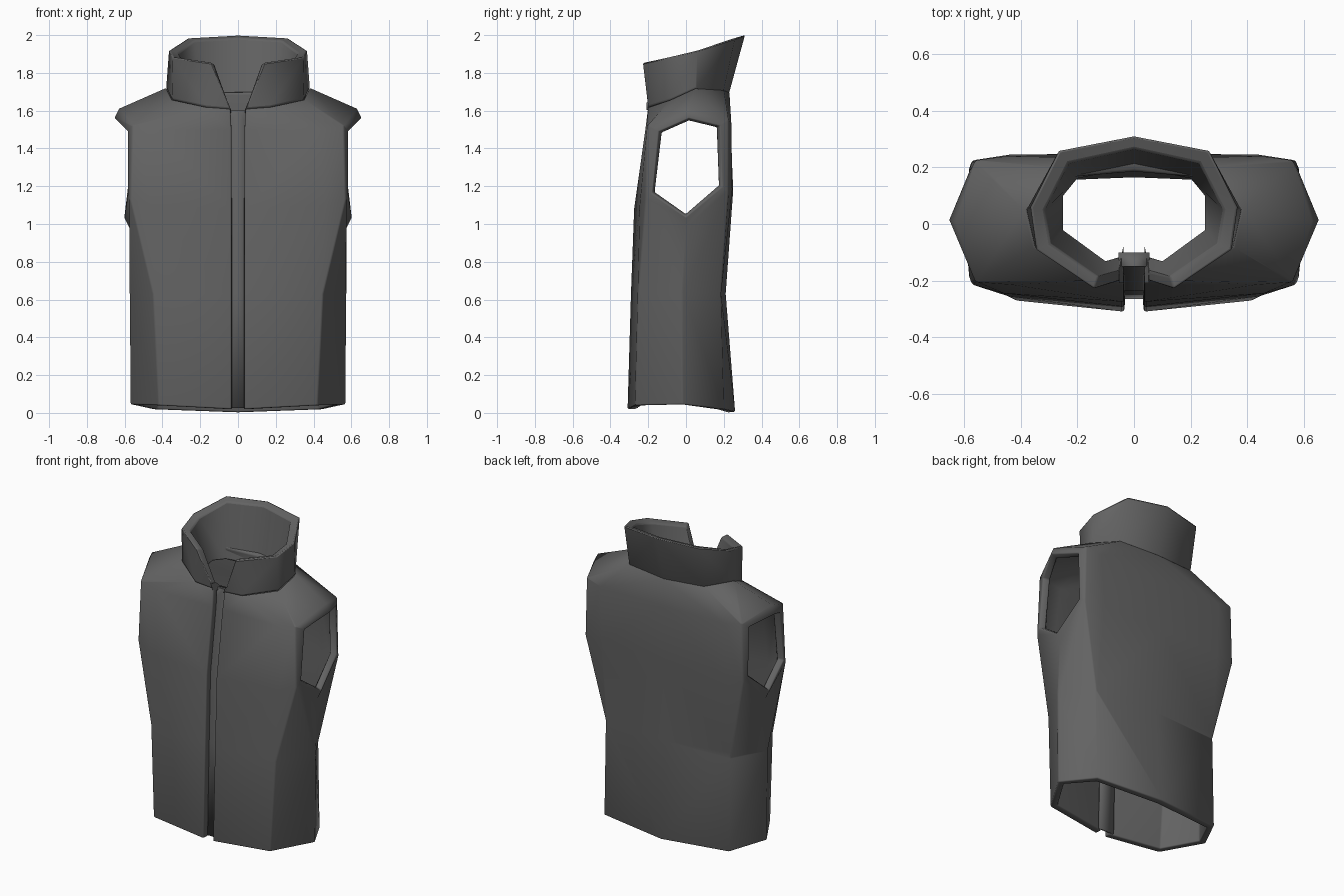
import bpy
import bmesh
import math

cube = bpy.data.objects.get("Cube")
if cube:
    bpy.data.objects.remove(cube, do_unlink=True)

fabric = bpy.data.materials.new("dark_grey_fabric")
fabric.use_nodes = True
GREY = (0.125, 0.125, 0.125, 1)
fabric.diffuse_color = GREY
shader = fabric.node_tree.nodes["Principled BSDF"]
shader.inputs["Base Color"].default_value = GREY
shader.inputs["Roughness"].default_value = 0.8


def strips(lower, upper, closed=False):
    """Quads between two equally long rows of points."""
    count = len(lower)
    last = count if closed else count - 1
    return [(lower[i], lower[(i + 1) % count], upper[(i + 1) % count], upper[i])
            for i in range(last)]


def build(name, faces, thickness=0, bevel=0):
    """Right-hand half from faces given as corner points, mirrored across x."""
    bm = bmesh.new()
    points = {}
    for face in faces:
        for p in face:
            if p not in points:
                points[p] = bm.verts.new(p)
        bm.faces.new([points[p] for p in face])
    mesh = bpy.data.meshes.new(name)
    bm.to_mesh(mesh)
    bm.free()
    mesh.materials.append(fabric)
    obj = bpy.data.objects.new(name, mesh)
    bpy.context.collection.objects.link(obj)
    mirror = obj.modifiers.new("mirror", "MIRROR")
    mirror.use_clip = True
    if thickness:
        shell = obj.modifiers.new("thickness", "SOLIDIFY")
        shell.thickness = thickness
        shell.offset = -1
    if bevel:
        soft = obj.modifiers.new("soft_edges", "BEVEL")
        soft.width = bevel
        soft.segments = 2
        soft.limit_method = "ANGLE"
        soft.angle_limit = math.radians(55)
    for other in bpy.context.selected_objects:
        other.select_set(False)
    obj.select_set(True)
    bpy.context.view_layer.objects.active = obj
    bpy.ops.object.shade_smooth_by_angle(angle=math.radians(60))
    return obj


# Body rows, each running from front opening round the side to centre back
hem = [(.035, -.31, .02), (.42, -.27, .04), (.57, -.02, .045),
       (.45, .2, .02), (0, .26, .005)]
waist = [(.035, -.292, .63), (.45, -.255, .63), (.575, -.02, .63),
         (.45, .185, .63), (0, .21, .63)]
chest = [(.035, -.275, 1.08), (.46, -.245, 1.1), (.44, .245, 1.18), (0, .25, 1.18)]
yoke = [(.035, -.215, 1.5), (.43, -.215, 1.5), (.45, .24, 1.53), (0, .235, 1.52)]
neck = [(.04, -.2, 1.61), (.17, -.2, 1.62), (.35, -.08, 1.66),
        (.38, .05, 1.72), (.27, .2, 1.71), (0, .23, 1.7)]

# Armhole: seam ring on the body and the open edge, from the bottom going back
seam = [(.575, 0, .98), (.57, .225, 1.17), (.56, .225, 1.55),
        (.63, .01, 1.61), (.56, -.205, 1.52), (.57, -.215, 1.13)]
edge = [(.605, 0, 1.04), (.585, .19, 1.2), (.585, .18, 1.52),
        (.655, .015, 1.56), (.585, -.145, 1.49), (.585, -.18, 1.165)]
under, back_low, back_top, top, front_top, front_low = seam

faces = strips(hem, waist) + strips(seam, edge, closed=True)
faces += strips(chest[:2], yoke[:2]) + strips(chest[2:], yoke[2:])
faces += strips(waist[:2], chest[:2]) + strips(waist[3:], chest[2:])
faces += [
    (waist[1], front_low, chest[1]),
    (waist[1], waist[2], under, front_low),
    (waist[2], waist[3], back_low, under),
    (waist[3], chest[2], back_low),
    (chest[1], front_low, front_top, yoke[1]),
    (back_low, chest[2], yoke[2], back_top),
    (back_top, yoke[2], neck[4]),
]
faces += strips([yoke[0], yoke[1], front_top, top, back_top], neck[:5])
faces += strips(yoke[2:], neck[4:])
build("vest_body", faces, thickness=0.045, bevel=0.012)

# Standing collar: outer base, outer rim, inner rim and neck opening
rim = [(.05, -.2, 1.635), (.14, -.228, 1.855), (.345, -.09, 1.885),
       (.365, .06, 1.92), (.265, .26, 1.985), (0, .312, 2)]
inner_rim = [(.05, -.165, 1.63), (.125, -.185, 1.845), (.295, -.07, 1.87),
             (.315, .05, 1.905), (.23, .215, 1.97), (0, .265, 1.985)]
opening = [(.04, -.11, 1.58), (.1, -.13, 1.58), (.25, -.02, 1.6),
           (.25, .1, 1.62), (.2, .16, 1.62), (0, .2, 1.62)]
rings = [neck, rim, inner_rim, opening]
faces = []
for low, high in zip(rings, rings[1:] + rings[:1]):
    faces += strips(low, high)
faces.append(tuple(ring[0] for ring in reversed(rings)))
build("collar", faces, bevel=0.008)

# Backing strip that closes the gap behind the front opening
profile = [(-.265, .025), (-.25, .63), (-.235, 1.08), (-.165, 1.52),
           (-.15, 1.6), (-.1, 1.59)]
centre = [(0, y, z) for y, z in profile]
side = [(.055, y, z) for y, z in profile]
build("front_backing", strips(side, centre), thickness=0.012)
